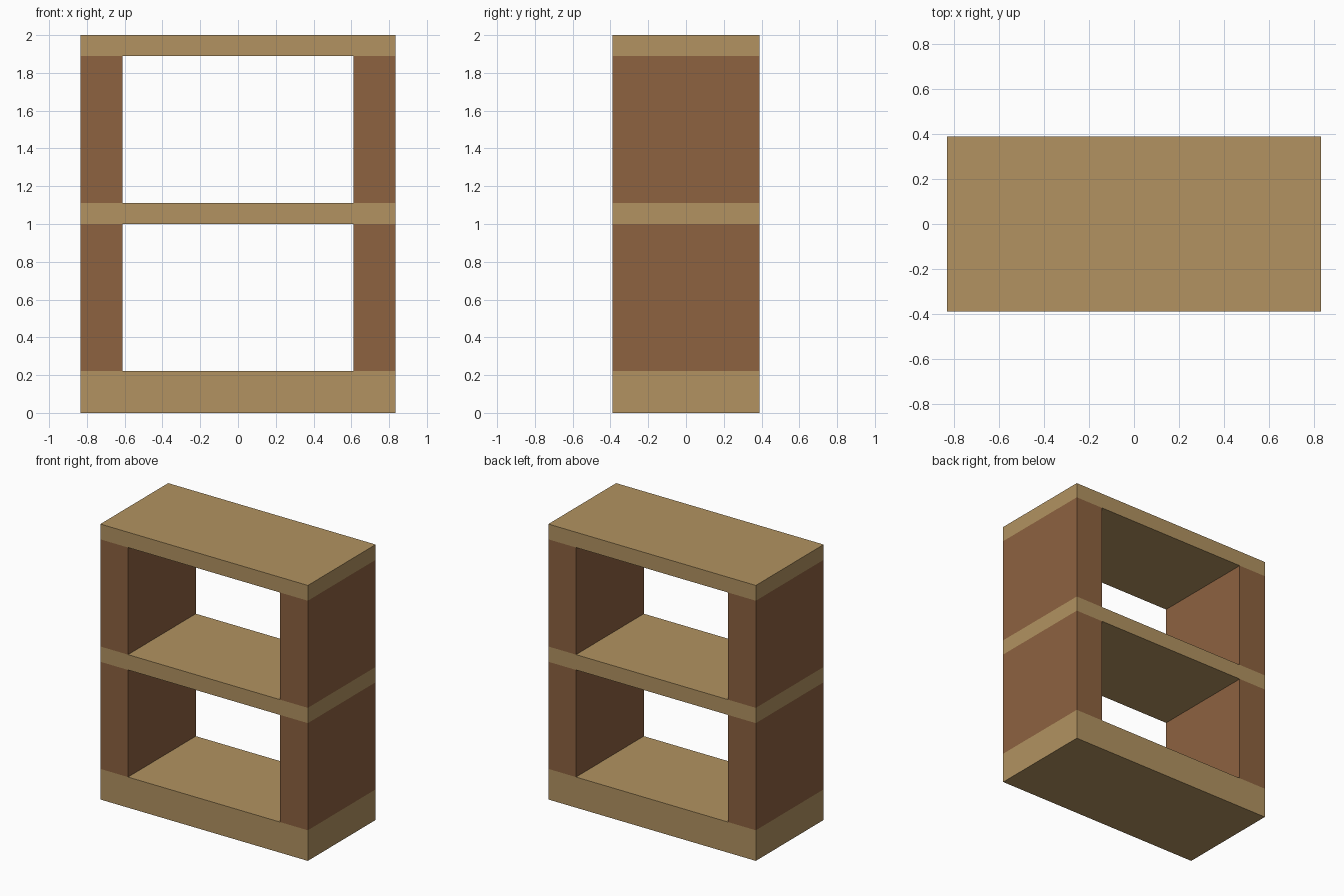
import bpy
import bmesh
from mathutils import Matrix

cube = bpy.data.objects.get("Cube")
if cube:
    bpy.data.objects.remove(cube, do_unlink=True)


def make_material(name, color):
    mat = bpy.data.materials.new(name)
    mat.use_nodes = True
    mat.diffuse_color = color
    mat.node_tree.nodes["Principled BSDF"].inputs["Base Color"].default_value = color
    return mat


def box(name, x, z, mat):
    """Full-depth box spanning the x and z ranges."""
    size = (x[1] - x[0], 2 * HALF_DEPTH, z[1] - z[0])
    bm = bmesh.new()
    bmesh.ops.create_cube(bm, size=1, matrix=Matrix.Diagonal((*size, 1)))
    mesh = bpy.data.meshes.new(name)
    bm.to_mesh(mesh)
    bm.free()
    mesh.materials.append(mat)
    obj = bpy.data.objects.new(name, mesh)
    obj.location = ((x[0] + x[1]) / 2, 0, (z[0] + z[1]) / 2)
    bpy.context.collection.objects.link(obj)
    return obj


light_wood = make_material("light wood", (0.445, 0.291, 0.119, 1))
dark_wood = make_material("dark wood", (0.266, 0.122, 0.051, 1))

UNIT = 1 / 9  # board thickness
HALF_WIDTH = 7.5 * UNIT
HALF_DEPTH = 3.5 * UNIT
INNER = HALF_WIDTH - 2 * UNIT

# Horizontal boards
for name, low, high in (("base", 0, 2), ("middle_shelf", 9, 10), ("top_board", 17, 18)):
    box(name, (-HALF_WIDTH, HALF_WIDTH), (low * UNIT, high * UNIT), light_wood)

# Side walls between the boards
for level, low, high in (("lower", 2, 9), ("upper", 10, 17)):
    z = (low * UNIT, high * UNIT)
    box(f"{level}_left_wall", (INNER, HALF_WIDTH), z, dark_wood)
    box(f"{level}_right_wall", (-HALF_WIDTH, -INNER), z, dark_wood)
